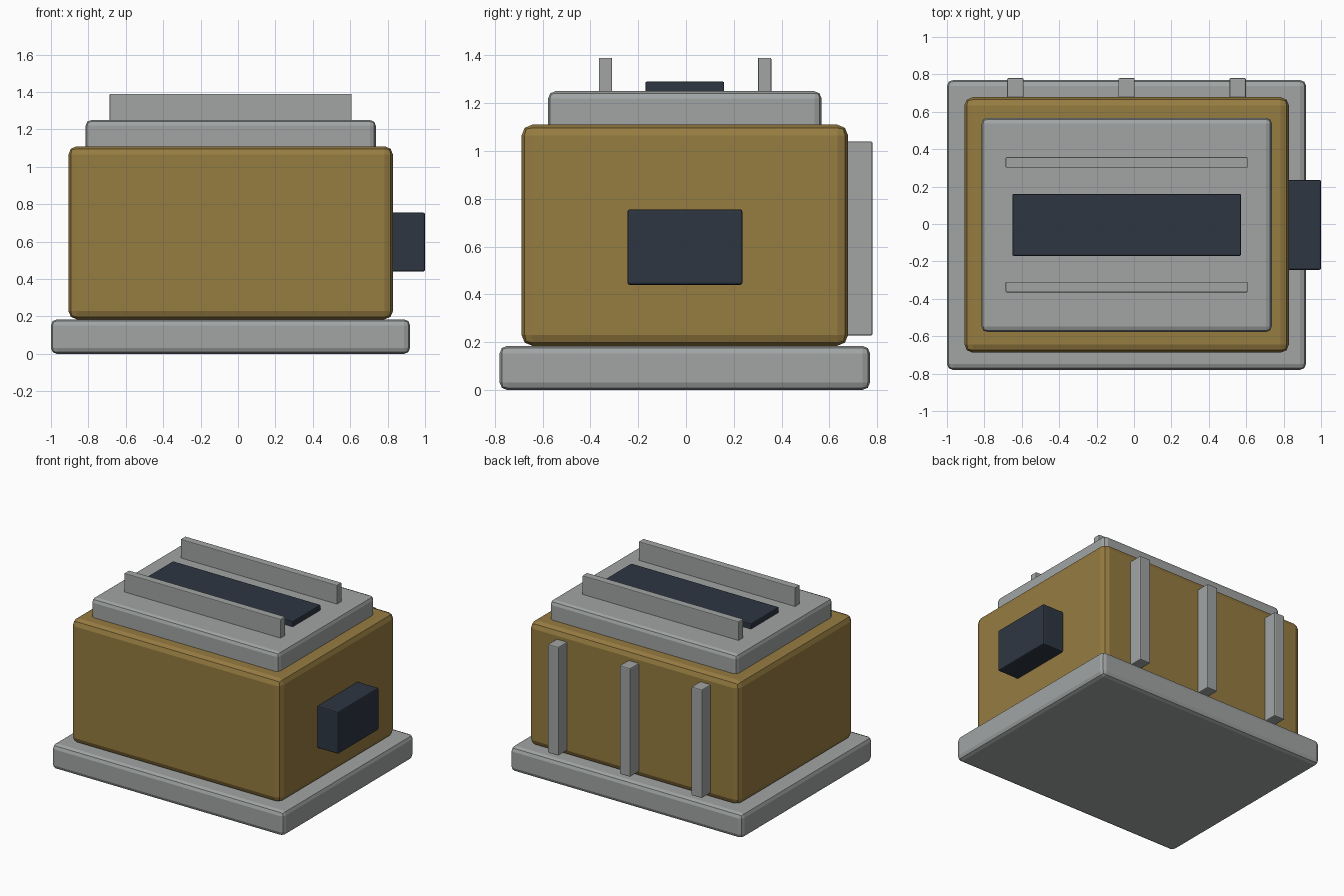
import bpy
import bmesh
from mathutils import Vector

default = bpy.data.objects.get("Cube")
if default:
    bpy.data.objects.remove(default, do_unlink=True)


def material(name, colour):
    mat = bpy.data.materials.new(name)
    mat.use_nodes = True
    mat.diffuse_color = (*colour, 1)
    bsdf = mat.node_tree.nodes["Principled BSDF"]
    bsdf.inputs["Base Color"].default_value = (*colour, 1)
    bsdf.inputs["Roughness"].default_value = 0.6
    return mat


GREY = material("light grey metal", (0.36, 0.375, 0.375))
TAN = material("ochre paint", (0.305, 0.2, 0.053))
DARK = material("dark slate", (0.027, 0.037, 0.055))


def box(name, x, y, z, mat, bevel, segments=2):
    """Rounded box spanning the given (min, max) ranges."""
    low, high = Vector((x[0], y[0], z[0])), Vector((x[1], y[1], z[1]))
    mesh = bpy.data.meshes.new(name)
    bm = bmesh.new()
    bmesh.ops.create_cube(bm, size=1)
    for v in bm.verts:
        v.co = (low + high) / 2 + v.co * (high - low)
    bm.to_mesh(mesh)
    bm.free()
    mesh.materials.append(mat)
    obj = bpy.data.objects.new(name, mesh)
    bpy.context.collection.objects.link(obj)
    mod = obj.modifiers.new("rounded edges", 'BEVEL')
    mod.width = bevel
    mod.segments = segments
    return obj


# Stacked plinth, housing and lid
box("base_plinth", (-1, 0.92), (-0.78, 0.77), (0, 0.185), GREY, 0.032)
box("main_housing", (-0.907, 0.829), (-0.688, 0.678), (0.185, 1.11), TAN, 0.045)
box("lid", (-0.815, 0.737), (-0.577, 0.567), (1.06, 1.25), GREY, 0.03)

# Dark panel on the lid, between two long rails
box("lid_panel", (-0.65, 0.572), (-0.17, 0.16), (1.22, 1.29), DARK, 0.006)
for side, y in (("front", -0.337), ("back", 0.329)):
    box(f"{side}_lid_rail", (-0.686, 0.608), (y - 0.028, y + 0.028),
        (1.22, 1.39), GREY, 0.005)

# Box on the left side of the housing
box("side_box", (0.8, 1), (-0.245, 0.236), (0.44, 0.755), DARK, 0.009)

# Upright ribs on the back
for i in range(3):
    x = -0.634 + i * 0.594
    box(f"back_rib_{i + 1}", (x - 0.044, x + 0.044), (0.65, 0.78),
        (0.228, 1.04), GREY, 0.007)
